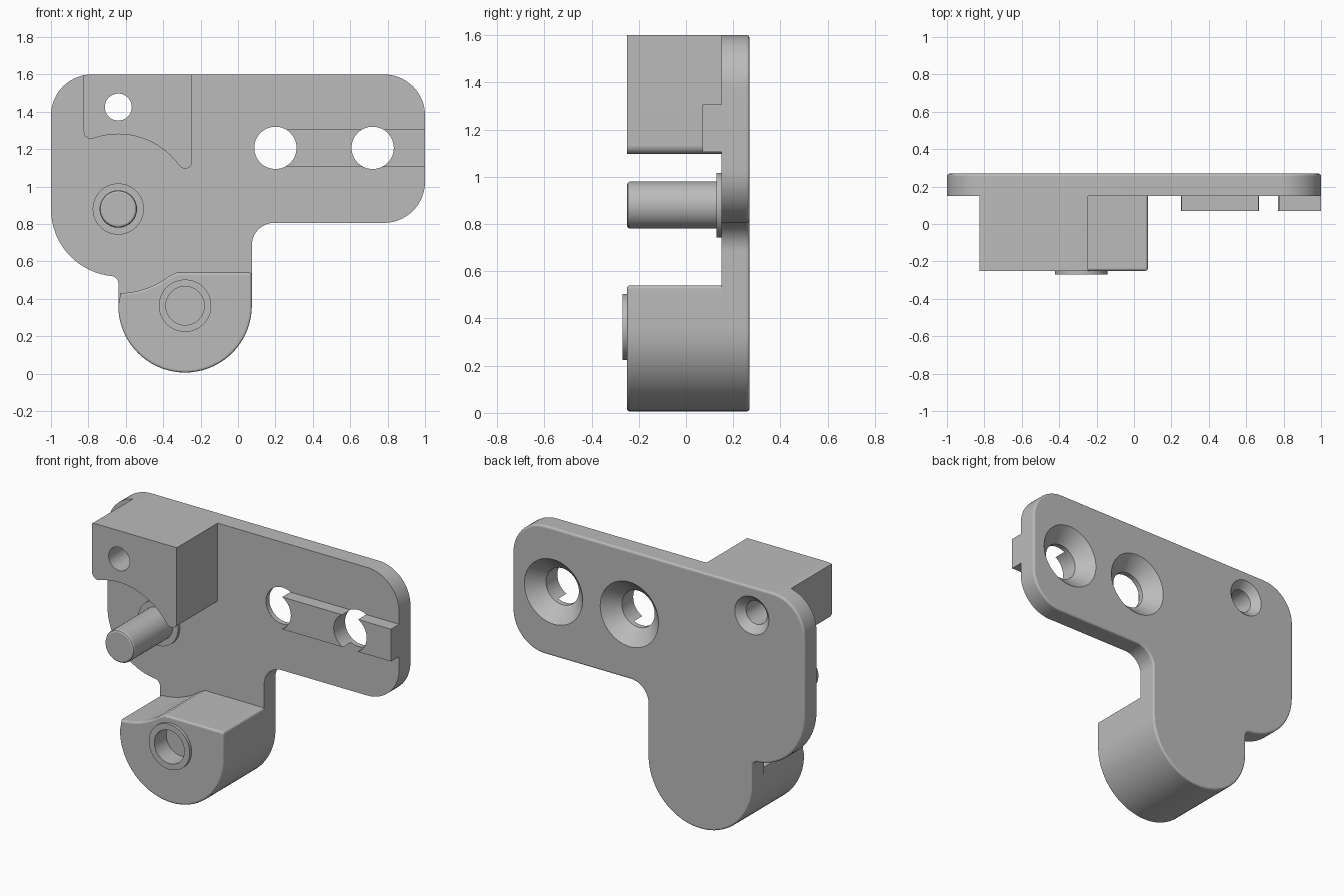
import bpy, bmesh, math

cube = bpy.data.objects.get("Cube")
if cube:
    bpy.data.objects.remove(cube, do_unlink=True)

grey = bpy.data.materials.new("plain_grey")
grey.use_nodes = True
GREY = (0.5, 0.5, 0.5, 1)
grey.diffuse_color = GREY
grey.node_tree.nodes["Principled BSDF"].inputs["Base Color"].default_value = GREY

FRONT, MID, BACK = -0.25, 0.15, 0.269   # boss face, plate face, plate rear
POST = (-0.64, 0.88)
BOSS = (-0.283, 0.363)


def arc(cx, cz, r, a0, a1):
    """Points on an arc in the xz plane, angles in degrees."""
    n = max(3, math.ceil(abs(a1 - a0) / 5))
    angles = [math.radians(a0 + (a1 - a0) * i / n) for i in range(n + 1)]
    return [(cx + r * math.cos(a), cz + r * math.sin(a)) for a in angles]


def finish(name, bm):
    bmesh.ops.recalc_face_normals(bm, faces=bm.faces)
    mesh = bpy.data.meshes.new(name)
    bm.to_mesh(mesh)
    bm.free()
    mesh.materials.append(grey)
    ob = bpy.data.objects.new(name, mesh)
    bpy.context.collection.objects.link(ob)
    return ob


def prism(name, outline, y0, y1, round_y=None, size=0.012):
    """Extrude an outline along y, rounding the rim at round_y."""
    bm = bmesh.new()
    face = bm.faces.new([bm.verts.new((x, y0, z)) for x, z in outline])
    new = bmesh.ops.extrude_face_region(bm, geom=[face], use_keep_orig=True)["geom"]
    for v in new:
        if isinstance(v, bmesh.types.BMVert):
            v.co.y = y1
    bmesh.ops.recalc_face_normals(bm, faces=bm.faces)
    if round_y is not None:
        rim = [e for e in bm.edges if all(abs(v.co.y - round_y) < 1e-5 for v in e.verts)]
        bmesh.ops.bevel(bm, geom=rim, offset=size, segments=3, profile=0.5,
                        affect='EDGES', clamp_overlap=False)
    return finish(name, bm)


def lathe(name, centre, profile, steps=64):
    """Revolve (radius, y) points about a y axis through centre."""
    bm = bmesh.new()
    verts = [bm.verts.new((r, y, 0)) for r, y in profile]
    edges = [bm.edges.new(p) for p in zip(verts, verts[1:])]
    bmesh.ops.spin(bm, geom=verts + edges, cent=(0, 0, 0), axis=(0, 1, 0),
                   angle=math.tau, steps=steps, use_duplicate=False)
    bmesh.ops.remove_doubles(bm, verts=bm.verts, dist=1e-5)
    bmesh.ops.translate(bm, verts=bm.verts, vec=(centre[0], 0, centre[1]))
    return finish(name, bm)


def cut(ob, cutters):
    for c in cutters:
        mod = ob.modifiers.new("cut", 'BOOLEAN')
        mod.operation, mod.solver, mod.object = 'DIFFERENCE', 'EXACT', c
    bpy.context.view_layer.update()
    graph = bpy.context.evaluated_depsgraph_get()
    mesh = bpy.data.meshes.new_from_object(ob.evaluated_get(graph))
    ob.modifiers.clear()
    ob.data = mesh


def countersunk(name, centre, r, wide):
    step = 0.02
    return lathe(name, centre, [(0, -0.4), (r, -0.4), (r, BACK - (wide - r)),
                                (wide + step, BACK + step), (0, BACK + step)])


# Base plate with rounded corners and a tongue at the bottom
plate = prism("base_plate",
              arc(0.78, 1.38, 0.22, 0, 90) + arc(-0.78, 1.38, 0.22, 90, 180)
              + arc(*POST, 0.36, 180, 264.3) + arc(-0.68, 0.482, 0.04, 84.3, 0)
              + arc(*BOSS, 0.357, 180, 360) + arc(0.194, 0.686, 0.12, 180, 90)
              + arc(0.78, 1.026, 0.22, 270, 360), MID, BACK, BACK)

# Upper block, hollowed around the post
block = prism("upper_block",
              [(-0.245, 1.6)] + arc(-0.78, 1.38, 0.22, 90, 101.8)
              + arc(-0.787, 1.293, 0.038, 180, 289.6) + arc(*POST, 0.4, 109, 36)
              + arc(-0.283, 1.134, 0.038, 215.4, 360), FRONT, MID)

# Lower boss with a scooped shoulder
boss = prism("lower_boss",
             arc(*BOSS, 0.357, 180, 360) + arc(0.059, 0.525, 0.015, 0, 90)
             + [(-0.33, 0.54)] + arc(*POST, 0.45, 307, 271.5), FRONT, MID, FRONT)

# Guide rail
rail = prism("guide_rail", [(0.2, 1.106), (1, 1.106), (1, 1.306), (0.2, 1.306)], 0.07, MID)

# Post, its collar and the raised ring
lathe("post", POST, [(0, FRONT), (0.088, FRONT), (0.096, FRONT + 0.004),
                     (0.1, FRONT + 0.012), (0.1, MID)])
lathe("post_collar", POST, [(0.1, 0.13), (0.137, 0.13), (0.137, MID)])
lathe("boss_ring", BOSS, [(0.103, FRONT), (0.103, -0.269), (0.14, -0.269), (0.14, FRONT)])

# Holes
pin_hole = countersunk("pin_hole_cutter", (-0.64, 1.425), 0.072, 0.117)
screw_holes = [countersunk("screw_hole_cutter", (x, 1.207), 0.113, 0.2) for x in (0.2, 0.72)]
socket = lathe("socket_cutter", BOSS, [(0, -0.4), (0.103, -0.4), (0.103, -0.15), (0, -0.15)])

cut(plate, [pin_hole] + screw_holes)
cut(block, [pin_hole])
cut(rail, screw_holes)
cut(boss, [socket])
for c in [pin_hole, socket] + screw_holes:
    bpy.data.objects.remove(c, do_unlink=True)

# Smooth shading on the curved walls only
bpy.ops.object.select_all(action='DESELECT')
for ob in bpy.context.collection.objects:
    if ob.type == 'MESH':
        ob.select_set(True)
        bpy.context.view_layer.objects.active = ob
bpy.ops.object.shade_smooth_by_angle(angle=math.radians(14))
